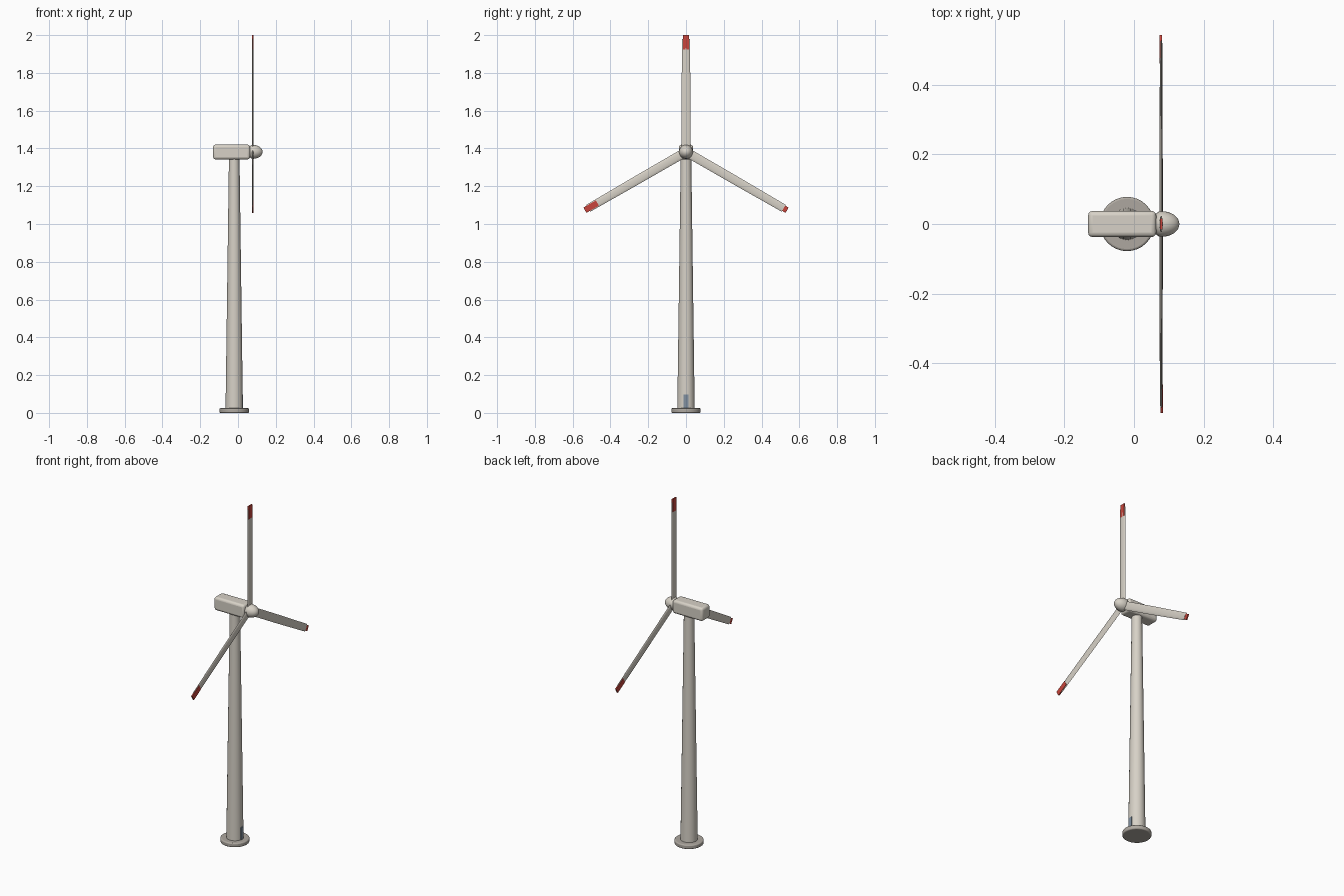
import bpy, bmesh, math
from mathutils import Matrix, Vector

if "Cube" in bpy.data.objects:
    bpy.data.objects.remove(bpy.data.objects["Cube"])

HUB = Vector((0.078, 0, 1.382))
TOWER_X = -0.02


def material(name, rgb):
    m = bpy.data.materials.new(name)
    m.diffuse_color = (*rgb, 1)
    m.use_nodes = True
    m.node_tree.nodes["Principled BSDF"].inputs["Base Color"].default_value = m.diffuse_color
    return m


WHITE = material("warm_white", (0.68, 0.64, 0.57))
GREY = material("concrete_grey", (0.42, 0.39, 0.35))
RED = material("warning_red", (0.58, 0.06, 0.045))
BLUE = material("door_blue_grey", (0.22, 0.28, 0.35))


def finish(name, bm, mat, bevel=0, segments=3, angle=40):
    bmesh.ops.recalc_face_normals(bm, faces=bm.faces)
    me = bpy.data.meshes.new(name)
    bm.to_mesh(me)
    bm.free()
    ob = bpy.data.objects.new(name, me)
    bpy.context.collection.objects.link(ob)
    me.materials.append(mat)
    if bevel:
        b = ob.modifiers.new("rounding", 'BEVEL')
        b.width, b.segments = bevel, segments
        b.limit_method, b.angle_limit = 'ANGLE', math.radians(40)
    bpy.ops.object.select_all(action='DESELECT')
    ob.select_set(True)
    bpy.context.view_layer.objects.active = ob
    bpy.ops.object.shade_smooth_by_angle(angle=math.radians(angle))
    return ob


def box(name, lo, hi, mat, bevel=0, matrix=Matrix()):
    lo, hi = Vector(lo), Vector(hi)
    bm = bmesh.new()
    bmesh.ops.create_cube(bm, size=1)
    bm.transform(matrix @ Matrix.Translation((lo + hi) / 2) @ Matrix.Diagonal((*(hi - lo), 1)))
    return finish(name, bm, mat, bevel)


def cone(name, r1, r2, z1, z2, sides, mat, bevel=0):
    bm = bmesh.new()
    bmesh.ops.create_cone(bm, cap_ends=True, segments=sides, radius1=r1, radius2=r2, depth=z2 - z1)
    bm.transform(Matrix.Translation((TOWER_X, 0, (z1 + z2) / 2)))
    return finish(name, bm, mat, bevel)


def loft(name, rings, mat, matrix):
    bm = bmesh.new()
    loops = [[bm.verts.new(matrix @ Vector(p)) for p in ring] for ring in rings]
    n = len(loops[0])
    for a, b in zip(loops, loops[1:]):
        for i in range(n):
            bm.faces.new((a[i], a[(i + 1) % n], b[(i + 1) % n], b[i]))
    bm.faces.new(loops[0])
    bm.faces.new(loops[-1])
    return finish(name, bm, mat)


# foundation, tower and door
cone("foundation", 0.078, 0.078, 0, 0.025, 32, GREY, 0.006)
cone("tower", 0.046, 0.028, 0.02, 1.35, 24, WHITE)
box("door", (0.018, -0.012, 0.025), (0.0275, 0.012, 0.097), BLUE)

# nacelle
box("nacelle", (-0.132, -0.0375, 1.342), (0.064, 0.0375, 1.42), WHITE, 0.013)

# hub: sphere with a long nose at the front and a short back
bm = bmesh.new()
bmesh.ops.create_uvsphere(bm, u_segments=24, v_segments=16, radius=0.037)
bm.transform(Matrix.Rotation(math.pi / 2, 4, 'Y'))
for v in bm.verts:
    v.co.x *= 1.42 if v.co.x > 0 else 0.65
bm.transform(Matrix.Translation(HUB))
finish("hub", bm, WHITE)


# blades: thin oval sections with red tips, three around the hub
def section(r, width, thick):
    return [(thick / 2 * math.sin(a), width / 2 * math.cos(a), r)
            for a in (2 * math.pi * i / 12 for i in range(12))]


for label, turn, offset in (("top", 0, 0.0), ("left", 120, 0.0015), ("right", 240, -0.0015)):
    place = Matrix.Translation(HUB) @ Matrix.Rotation(math.radians(turn), 4, 'X')
    loft(label + "_blade", [section(0.02, 0.048, 0.010), section(0.3, 0.047, 0.009),
                            section(0.597, 0.042, 0.007)], WHITE, place)
    box(label + "_blade_tip", (offset - 0.0036, -0.016, 0.542),
        (offset + 0.0036, 0.016, 0.618), RED, 0, place)
